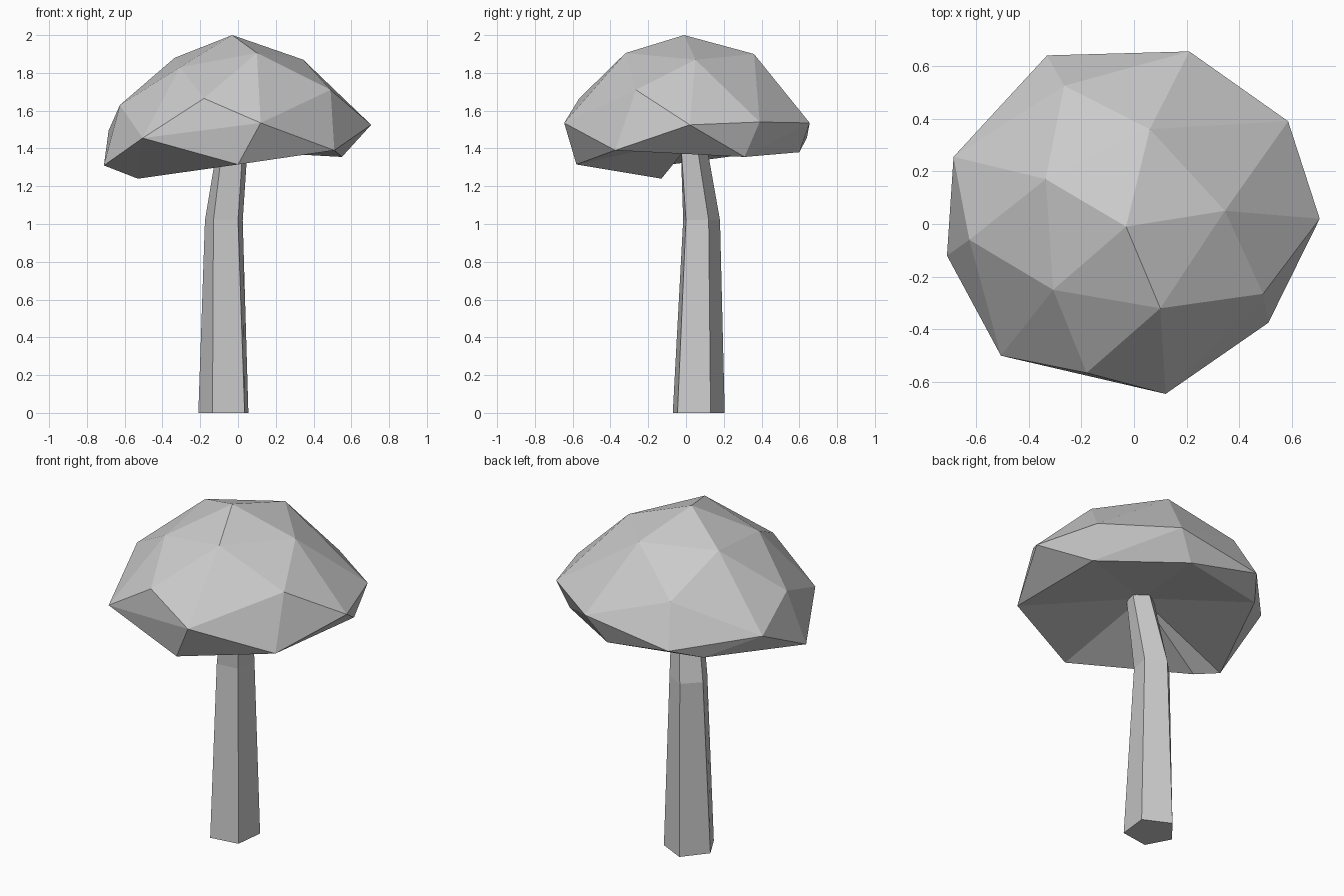
import bpy, bmesh

cube = bpy.data.objects.get("Cube")
if cube:
    bpy.data.objects.remove(cube, do_unlink=True)

grey = bpy.data.materials.new("plain grey")
grey.use_nodes = True
colour = (0.6, 0.6, 0.6, 1)
grey.diffuse_color = colour
grey.node_tree.nodes["Principled BSDF"].inputs["Base Color"].default_value = colour


def finish(bm, name):
    bmesh.ops.recalc_face_normals(bm, faces=bm.faces[:])
    mesh = bpy.data.meshes.new(name)
    bm.to_mesh(mesh)
    bm.free()
    mesh.materials.append(grey)
    obj = bpy.data.objects.new(name, mesh)
    bpy.context.collection.objects.link(obj)
    return obj


# Trunk: three five-sided rings, bending near the top
rings = [
    (0, [(-.135, -.07), (.035, -.045), (.055, .13), (-.10, .205), (-.21, .07)]),
    (1.02, [(-.13, -.015), (0, 0), (.025, .12), (-.085, .18), (-.175, .09)]),
    (1.47, [(-.075, -.03), (.03, -.03), (.055, .05), (-.02, .10), (-.10, .045)]),
]
bm = bmesh.new()
loops = [[bm.verts.new((x, y, z)) for x, y in ring] for z, ring in rings]
for low, high in zip(loops, loops[1:]):
    for i in range(5):
        j = (i + 1) % 5
        bm.faces.new((low[i], low[j], high[j], high[i]))
bm.faces.new(loops[0])
bm.faces.new(loops[-1])
finish(bm, "trunk")

# Canopy: irregular faceted dome wrapped around rings of corners
crown = [(-.03, -.01, 2), (.10, -.32, 1.905), (.345, .05, 1.87),
         (.06, .36, 1.90), (-.335, .17, 1.88), (-.307, -.25, 1.83)]
shoulder = [(-.18, -.565, 1.665), (.12, -.645, 1.535), (.49, -.265, 1.71),
            (.705, .02, 1.525), (.585, .39, 1.54), (.21, .655, 1.535),
            (-.265, .525, 1.69), (-.33, .64, 1.456), (-.685, .255, 1.495),
            (-.625, -.06, 1.63), (-.505, -.50, 1.455)]
rim = [(0, -.58, 1.315), (.51, -.375, 1.39), (.55, .31, 1.355), (.10, .60, 1.38),
       (-.45, .48, 1.39), (-.71, -.12, 1.31), (-.53, -.13, 1.24)]
bm = bmesh.new()
for point in crown + shoulder + rim:
    bm.verts.new(point)
bmesh.ops.convex_hull(bm, input=bm.verts[:])
bmesh.ops.delete(bm, geom=[v for v in bm.verts if not v.link_faces], context="VERTS")

# Underside: open the bottom and fold it up to the trunk
bottom = [f for f in bm.faces if all(v.co.z < 1.42 for v in f.verts)]
bmesh.ops.delete(bm, geom=bottom, context="FACES")
hub = bm.verts.new((-.02, .04, 1.45))
for edge in [e for e in bm.edges if e.is_boundary]:
    bm.faces.new((edge.verts[0], edge.verts[1], hub))
finish(bm, "canopy")
